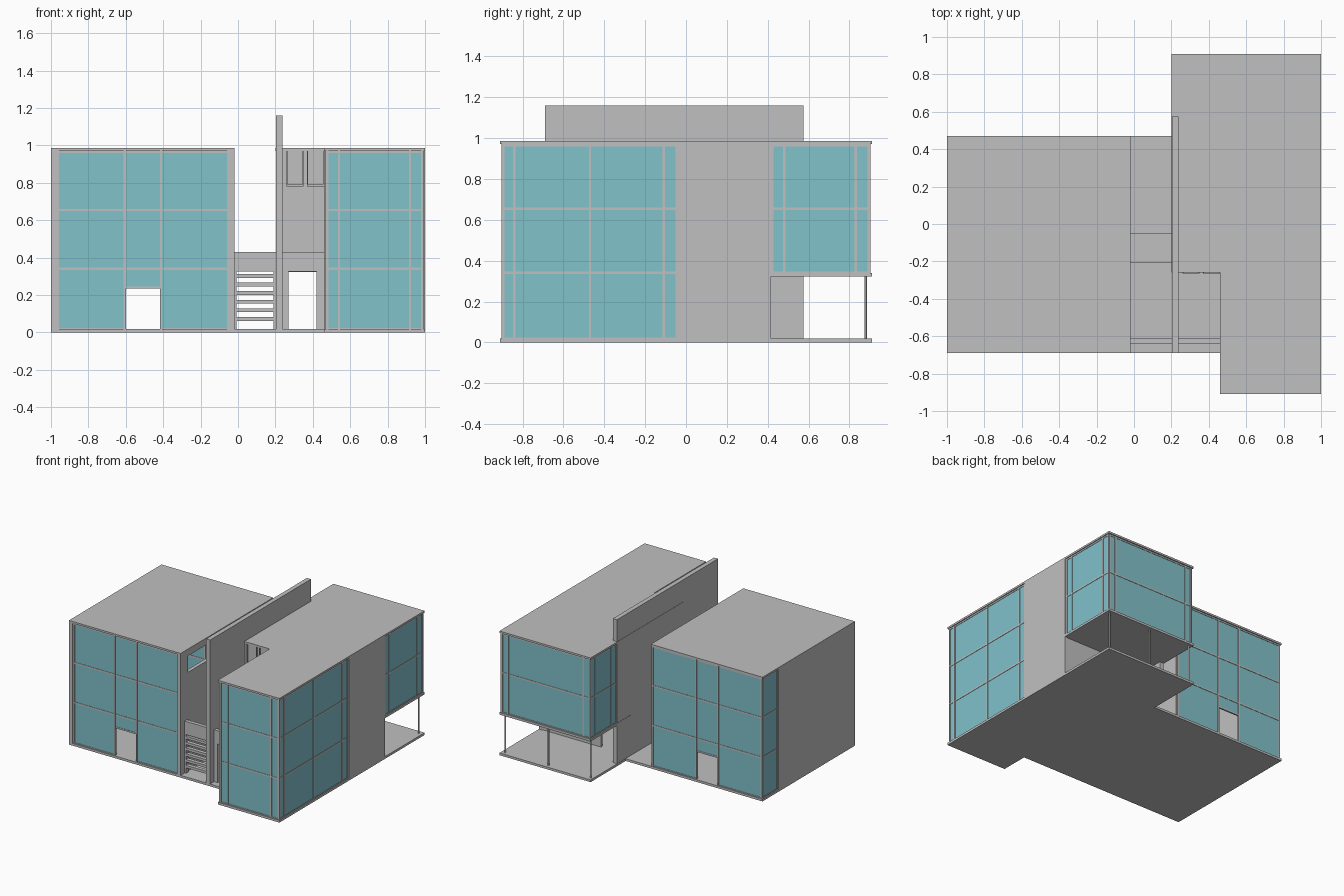
import bpy
import bmesh

cube = bpy.data.objects.get("Cube")
if cube:
    bpy.data.objects.remove(cube, do_unlink=True)


def material(name, colour):
    mat = bpy.data.materials.new(name)
    mat.use_nodes = True
    mat.diffuse_color = colour
    mat.node_tree.nodes["Principled BSDF"].inputs["Base Color"].default_value = colour
    return mat


GREY = material("concrete grey", (0.53, 0.53, 0.53, 1))
GLASS = material("teal glass", (0.22, 0.54, 0.6, 1))

# Shared levels
SLAB_TOP = 0.018
ROOF_BASE = 0.97
ROOF_TOP = 0.985
UPPER_FLOOR = 0.34
ROWS = (UPPER_FLOOR, 0.655)
DOOR_TOP = 0.24
BAR = 0.006


def prism(name, outline, bottom, top, mat=GREY):
    """Extrude a plan outline between two heights."""
    bm = bmesh.new()
    face = bm.faces.new([bm.verts.new((x, y, bottom)) for x, y in outline])
    grown = bmesh.ops.extrude_face_region(bm, geom=[face])
    moved = [v for v in grown["geom"] if isinstance(v, bmesh.types.BMVert)]
    bmesh.ops.translate(bm, verts=moved, vec=(0, 0, top - bottom))
    bmesh.ops.recalc_face_normals(bm, faces=bm.faces)
    mesh = bpy.data.meshes.new(name)
    bm.to_mesh(mesh)
    bm.free()
    mesh.materials.append(mat)
    obj = bpy.data.objects.new(name, mesh)
    bpy.context.collection.objects.link(obj)
    return obj


def box(name, xs, ys, zs, mat=GREY):
    (left, right), (front, back) = xs, ys
    outline = [(left, front), (right, front), (right, back), (left, back)]
    return prism(name, outline, zs[0], zs[1], mat)


def facade(name, axis, plane, edges, bottom=SLAB_TOP, door=None):
    """Glazed wall along an axis: one pane per bay, with mullions and rails."""
    def piece(part, along, depth, zs, mat=GREY):
        across = (plane - depth, plane + depth)
        xs, ys = (along, across) if axis == "x" else (across, along)
        box(name + "_" + part, xs, ys, zs, mat)

    for bay, span in enumerate(zip(edges, edges[1:])):
        start = DOOR_TOP if bay == door else bottom
        piece("pane", span, BAR / 2, (start, ROOF_BASE), GLASS)
        heights = [start] + [row for row in ROWS if row > start] + [ROOF_BASE - BAR]
        for height in heights:
            piece("rail", span, BAR, (height - BAR, height + BAR))
    for edge in edges:
        piece("mullion", (edge - BAR, edge + BAR), BAR * 1.3, (bottom, ROOF_BASE))


# Ground slab and roofs
prism("ground_slab",
      [(-1, -0.69), (0.46, -0.69), (0.46, -0.91), (1, -0.91),
       (1, 0.91), (0.2, 0.91), (0.2, 0.47), (-1, 0.47)], 0, SLAB_TOP)
box("main_roof", (-1, -0.02), (-0.69, 0.47), (ROOF_BASE, ROOF_TOP))
prism("wing_roof",
      [(0.46, -0.91), (1, -0.91), (1, 0.91), (0.2, 0.91),
       (0.2, -0.26), (0.46, -0.26)], ROOF_BASE, ROOF_TOP)

# Tall dividing wall
box("dividing_wall", (0.202, 0.238), (-0.69, 0.575), (0, 1.16))

# Main block: solid side wall, glazed front and back
box("main_outer_wall", (-1, -0.968), (-0.69, 0.27), (0, ROOF_BASE))
facade("main_front", "x", -0.675, (-0.963, -0.605, -0.412, -0.052), door=1)
facade("main_back", "x", 0.456, (-0.985, -0.605, -0.412, -0.03), door=1)
facade("main_corner", "y", -0.986, (0.275, 0.45))

# Main block inner wall around its high window
INNER = (-0.05, -0.02)
SILL, HEAD = 0.8, 0.93
box("inner_wall_lower", INNER, (-0.69, 0.45), (0, SILL))
box("inner_wall_upper", INNER, (-0.69, 0.45), (HEAD, ROOF_BASE))
box("inner_wall_front", INNER, (-0.69, -0.6), (SILL, HEAD))
box("inner_wall_back", INNER, (-0.25, 0.45), (SILL, HEAD))

# Passage: slatted gate with top panel, bridge behind
GATE = (-0.64, -0.61)
PASSAGE = (-0.02, 0.202)
box("gate_panel", PASSAGE, GATE, (0.325, 0.43))
for i in range(6):
    base = 0.062 + i * 0.046
    box("gate_slat", PASSAGE, GATE, (base, base + 0.02))
for left in (-0.02, 0.19):
    box("gate_post", (left, left + 0.012), GATE, (SLAB_TOP, UPPER_FLOOR))
box("bridge", PASSAGE, (-0.205, -0.05), (0.325, 0.355))

# Entrance porch: portal, wall above the opening, framed upper windows
PORCH = (0.238, 0.46)
box("portal_panel", PORCH, GATE, (0.325, 0.43))
box("portal_left_post", (0.238, 0.27), GATE, (SLAB_TOP, UPPER_FLOOR))
box("portal_right_post", (0.42, 0.46), GATE, (SLAB_TOP, UPPER_FLOOR))
box("porch_wall", PORCH, (-0.255, -0.235), (0.325, ROOF_BASE))
for left in (0.265, 0.375):
    right = left + 0.085
    for edge in (left, right):
        box("porch_window_jamb", (edge - BAR, edge), (-0.265, -0.255), (0.78, ROOF_BASE))
    box("porch_window_sill", (left, right), (-0.265, -0.255), (0.78, 0.79))

# Wing: glazed front end, solid middle
box("porch_side_wall", (0.46, 0.48), (-0.69, -0.235), (SLAB_TOP, ROOF_BASE))
facade("wing_front", "x", -0.895, (0.478, 0.54, 0.92, 0.985))
facade("wing_side", "y", 0.987, (-0.895, -0.84, -0.47, -0.11, -0.045))
facade("wing_inner", "y", 0.474, (-0.895, -0.84, -0.69))
box("wing_side_wall", (0.97, 1), (-0.04, 0.415), (0, ROOF_BASE))
box("wing_ground_wall", (0.46, 0.97), (0.39, 0.41), (SLAB_TOP, UPPER_FLOOR))

# Wing: raised glazed rear on slim posts
box("rear_floor", (0.2, 1), (0.4, 0.91), (0.322, UPPER_FLOOR))
facade("rear_side", "y", 0.987, (0.422, 0.48, 0.83, 0.895), bottom=UPPER_FLOOR)
facade("rear_end", "x", 0.895, (0.215, 0.27, 0.93, 0.985), bottom=UPPER_FLOOR)
facade("rear_inner", "y", 0.214, (0.575, 0.64, 0.84, 0.895), bottom=UPPER_FLOOR)
for x in (0.22, 0.59, 0.97):
    bpy.ops.mesh.primitive_cylinder_add(vertices=12, radius=BAR, depth=0.31,
                                        location=(x, 0.88, 0.172))
    post = bpy.context.object
    post.name = "rear_post"
    post.data.materials.append(GREY)
    bpy.ops.object.shade_smooth_by_angle()
